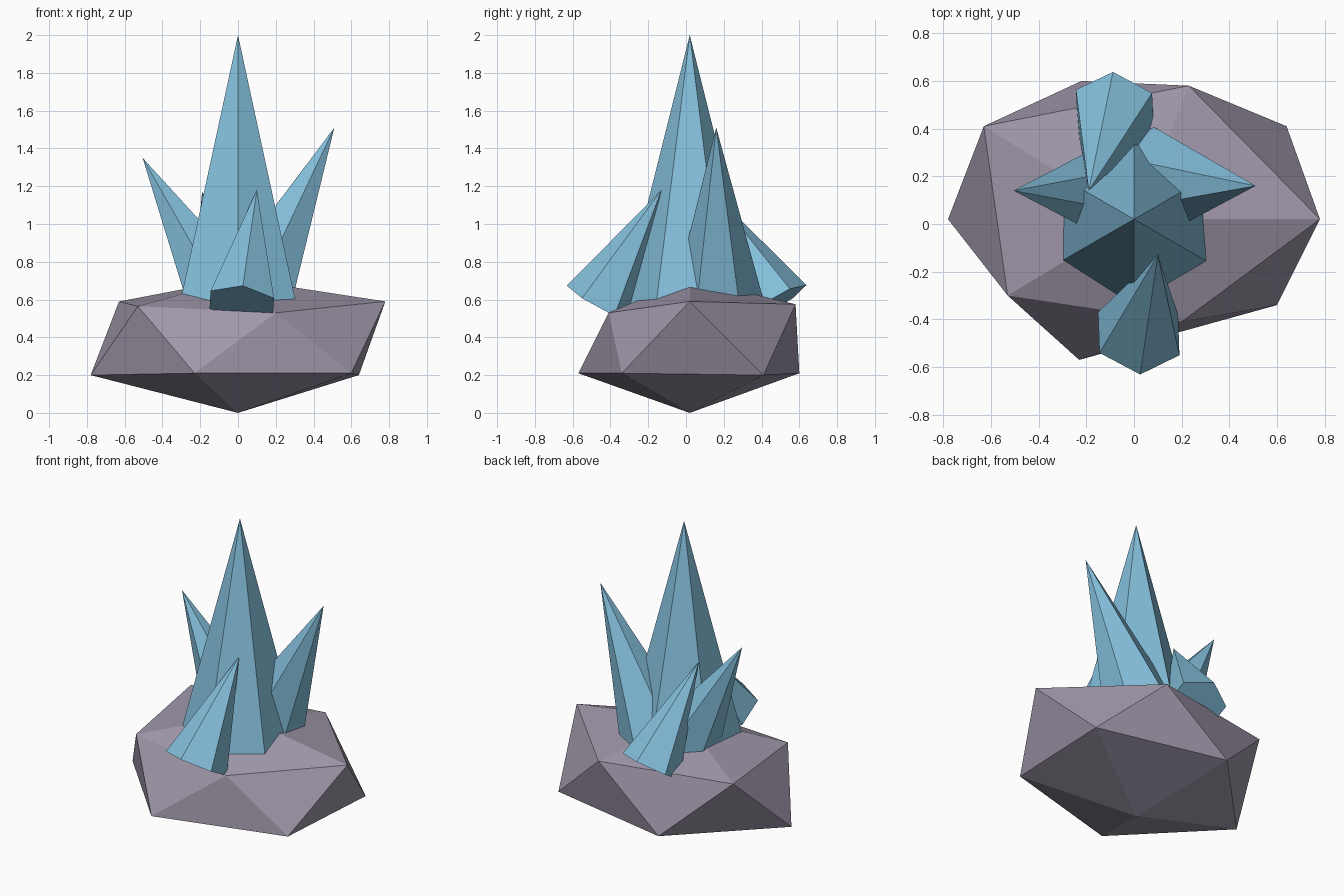
import bpy
import bmesh
from math import cos, sin, tau
from mathutils import Vector

cube = bpy.data.objects.get("Cube")
if cube:
    bpy.data.objects.remove(cube)


def make_material(name, rgb):
    mat = bpy.data.materials.new(name)
    mat.use_nodes = True
    mat.diffuse_color = (*rgb, 1)
    bsdf = mat.node_tree.nodes["Principled BSDF"]
    bsdf.inputs["Base Color"].default_value = (*rgb, 1)
    bsdf.inputs["Roughness"].default_value = 0.8
    return mat


def build(name, points, faces, mat):
    bm = bmesh.new()
    verts = [bm.verts.new(p) for p in points]
    for f in faces:
        bm.faces.new([verts[i] for i in f])
    bmesh.ops.recalc_face_normals(bm, faces=bm.faces[:])
    mesh = bpy.data.meshes.new(name)
    bm.to_mesh(mesh)
    bm.free()
    mesh.materials.append(mat)
    obj = bpy.data.objects.new(name, mesh)
    bpy.context.collection.objects.link(obj)
    return obj


def crystal(name, base, tip, radius, mat, sides=6):
    """Pointed six-sided spike from the base centre to the tip."""
    base, tip = Vector(base), Vector(tip)
    turn = Vector((0, 0, 1)).rotation_difference(tip - base)
    ring = [base + turn @ Vector((sin(tau * i / sides), cos(tau * i / sides), 0)) * radius
            for i in range(sides)]
    faces = [(i, (i + 1) % sides, sides) for i in range(sides)]
    return build(name, ring + [tip], faces + [tuple(range(sides))], mat)


stone = make_material("grey violet stone", (0.35, 0.31, 0.40))
ice = make_material("light blue crystal", (0.23, 0.52, 0.71))

# Rock: two staggered rings of five, closed by a point below and above
lower = [(-0.78, 0.02, 0.2), (-0.23, -0.57, 0.21), (0.6, -0.34, 0.21),
         (0.64, 0.41, 0.2), (-0.22, 0.6, 0.21)]
upper = [(-0.53, -0.3, 0.565), (0.2, -0.41, 0.53), (0.78, 0.02, 0.59),
         (0.23, 0.58, 0.575), (-0.63, 0.41, 0.59)]
faces = []
for i in range(5):
    j = (i + 1) % 5
    faces += [(10, j, i), (i, j, 5 + i), (5 + i, j, 5 + j), (5 + i, 5 + j, 11)]
build("rock", lower + upper + [(0, 0.02, 0), (0, 0.02, 0.71)], faces, stone)

# Crystals: one tall spike with four leaning around it
crystal("centre_crystal", (0, 0.02, 0.5), (0, 0.02, 2), 0.375, ice)
crystal("left_crystal", (0.06, 0.17, 0.56), (0.51, 0.16, 1.51), 0.25, ice)
crystal("right_crystal", (-0.065, 0.14, 0.58), (-0.505, 0.14, 1.35), 0.23, ice)
crystal("front_crystal", (0.02, -0.46, 0.58), (0.1, -0.13, 1.18), 0.195, ice)
crystal("back_crystal", (-0.08, 0.475, 0.585), (-0.19, 0.14, 1.17), 0.187, ice)
